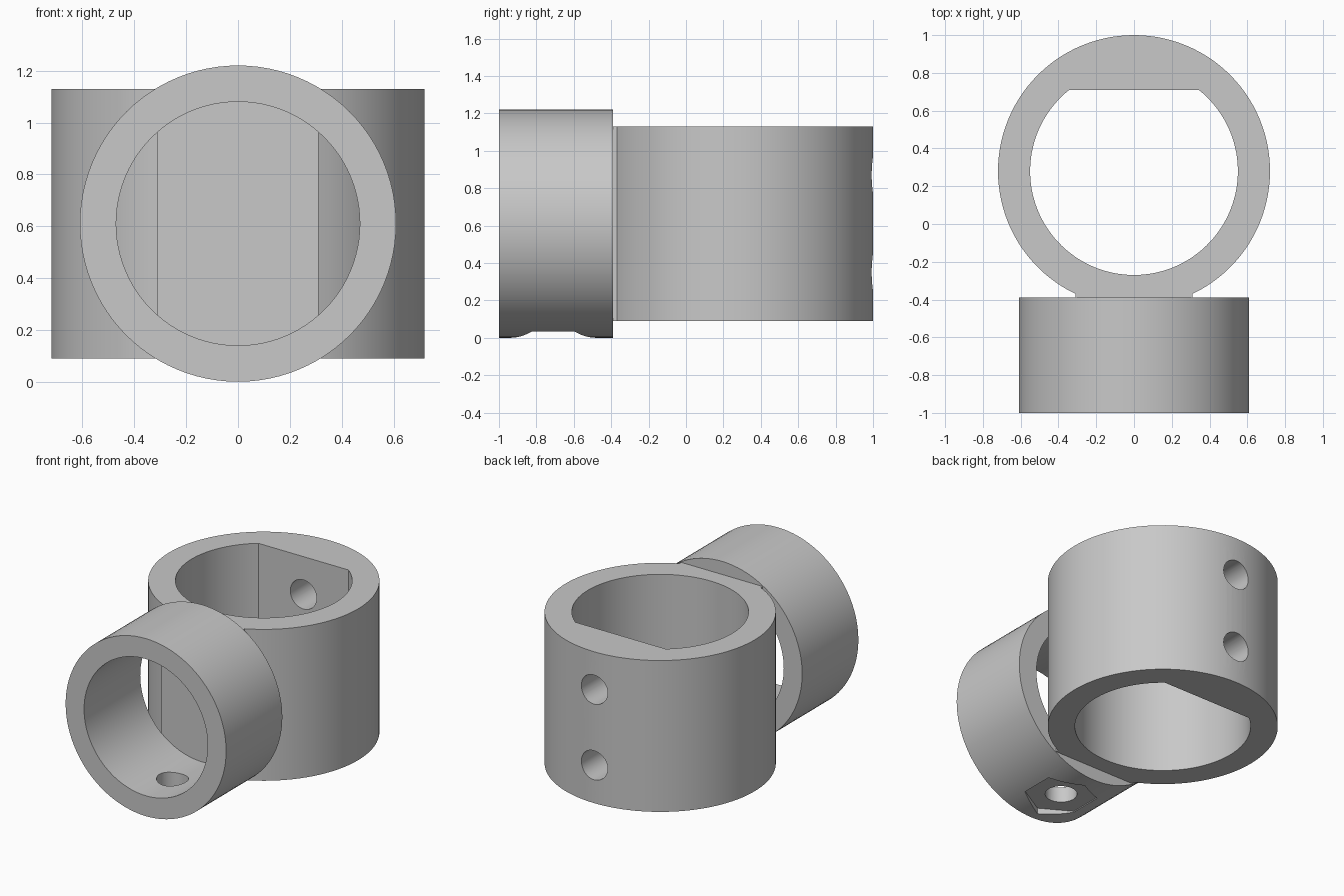
import bpy, bmesh
from math import pi, sin, cos, asin, acos

default = bpy.data.objects.get("Cube")
if default:
    bpy.data.objects.remove(default, do_unlink=True)

grey = bpy.data.materials.new("plain grey")
grey.use_nodes = True
colour = (0.58, 0.58, 0.58, 1)
grey.diffuse_color = colour
grey.node_tree.nodes["Principled BSDF"].inputs["Base Color"].default_value = colour


def arc(cx, cy, r, start=0, end=2 * pi, n=96):
    """Points on an arc; a full circle leaves out the repeated end point."""
    count = n if end - start >= 2 * pi - 1e-6 else n + 1
    steps = [start + (end - start) * i / n for i in range(count)]
    return [(cx + r * cos(a), cy + r * sin(a)) for a in steps]


def prism(name, points, lo, hi, axis="z"):
    """Extrude a closed profile: (x, y) along z, or (x, z) along y."""
    bm = bmesh.new()
    place = (lambda p: (p[0], p[1], lo)) if axis == "z" else (lambda p: (p[0], lo, p[1]))
    face = bm.faces.new([bm.verts.new(place(p)) for p in points])
    made = bmesh.ops.extrude_face_region(bm, geom=[face])["geom"]
    shift = (0, 0, hi - lo) if axis == "z" else (0, hi - lo, 0)
    bmesh.ops.translate(bm, vec=shift, verts=[v for v in made if isinstance(v, bmesh.types.BMVert)])
    bmesh.ops.recalc_face_normals(bm, faces=bm.faces)
    mesh = bpy.data.meshes.new(name)
    bm.to_mesh(mesh)
    bm.free()
    mesh.materials.append(grey)
    obj = bpy.data.objects.new(name, mesh)
    bpy.context.collection.objects.link(obj)
    return obj


def finish(obj, cutters):
    """Cut the openings, remove the cutters and smooth the curved walls."""
    bpy.ops.object.select_all(action="DESELECT")
    bpy.context.view_layer.objects.active = obj
    obj.select_set(True)
    for cutter in cutters:
        cutter.hide_render = True
        mod = obj.modifiers.new("cut", "BOOLEAN")
        mod.operation = "DIFFERENCE"
        mod.solver = "EXACT"
        mod.object = cutter
        bpy.ops.object.modifier_apply(modifier=mod.name)
        bpy.data.objects.remove(cutter, do_unlink=True)
    bpy.ops.object.shade_smooth_by_angle(angle=pi / 6)


# Upright collar with a flat joining neck at the front
cy, outer, bore = 0.28, 0.72, 0.55
neck, joint = 0.31, -0.39
base, top = 0.09, 1.13
a = acos(neck / outer)
profile = arc(0, cy, outer, -a, pi + a) + [(-neck, joint), (neck, joint)]
collar = prism("upright_collar", profile, base, top)

# D-shaped bore with its flat at the back, and two screw holes through the flat
b = asin((0.71 - cy) / bore)
cuts = [prism("bore_cutter", arc(0, cy, bore, pi - b, 2 * pi + b), base - 0.1, top + 0.1)]
for z in (0.35, 0.87):
    cuts.append(prism("screw_cutter", arc(0, z, 0.1, n=48), 0.5, 1.1, "y"))
finish(collar, cuts)

# Level collar at the front, with a screw hole and hexagonal nut recess underneath
mid, nut_y = 0.61, -0.71
level = prism("front_collar", arc(0, mid, 0.61), -1, joint, "y")
finish(level, [
    prism("bore_cutter", arc(0, mid, 0.47), -1.1, joint + 0.1, "y"),
    prism("screw_cutter", arc(0, nut_y, 0.1, n=48), -0.1, 0.4),
    prism("nut_cutter", arc(0, nut_y, 0.23, pi / 2, 5 * pi / 2, n=6), -0.1, 0.04),
])
